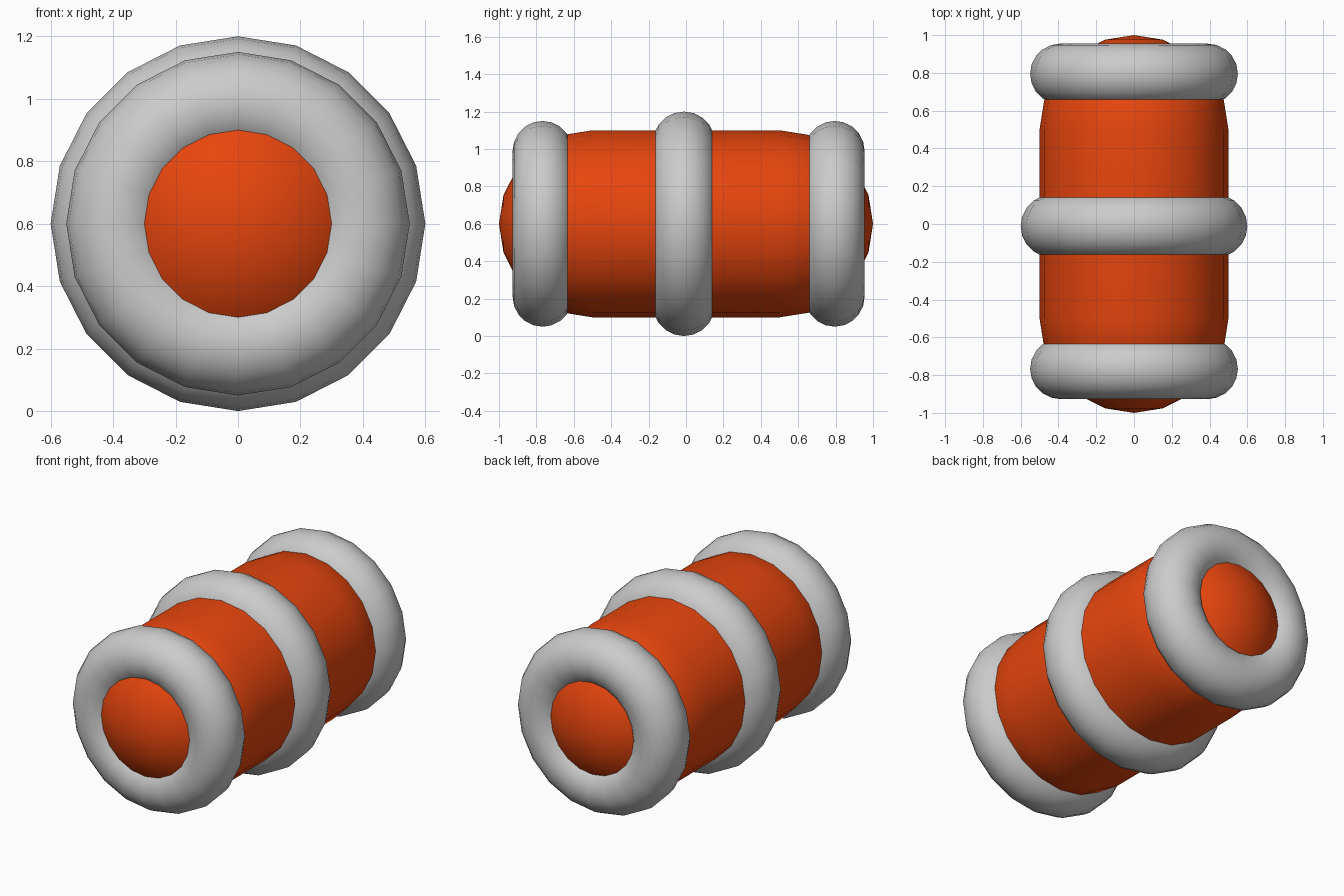
import bpy, bmesh, math

if "Cube" in bpy.data.objects:
    bpy.data.objects.remove(bpy.data.objects["Cube"])

SEG = 20          # sides around the barrel axis
CENTRE_Z = 0.6


def lathe(name, profile, closed):
    """Spin (radius, y) points around the y axis; radius 0 makes a pole."""
    bm = bmesh.new()
    rings = []
    for r, y in profile:
        if r < 1e-6:
            rings.append([bm.verts.new((0, y, CENTRE_Z))] * SEG)
        else:
            rings.append([bm.verts.new((r * math.sin(2 * math.pi * i / SEG), y,
                                        CENTRE_Z + r * math.cos(2 * math.pi * i / SEG)))
                          for i in range(SEG)])
    n = len(rings)
    for k in range(n if closed else n - 1):
        a, b = rings[k], rings[(k + 1) % n]
        for i in range(SEG):
            j = (i + 1) % SEG
            quad = list(dict.fromkeys((a[i], a[j], b[j], b[i])))
            bm.faces.new(quad).smooth = True
    bmesh.ops.recalc_face_normals(bm, faces=bm.faces)
    mesh = bpy.data.meshes.new(name)
    bm.to_mesh(mesh)
    bm.free()
    obj = bpy.data.objects.new(name, mesh)
    bpy.context.collection.objects.link(obj)
    return obj


def band(name, y, major, minor):
    angles = [2 * math.pi * i / SEG for i in range(SEG)]
    return lathe(name, [(major + minor * math.cos(a), y + minor * math.sin(a))
                        for a in angles], True)


# Capsule body: two hemispheres joined by a straight wall
half = [(0.5 * math.cos(math.radians(18 * i)) if i < 5 else 0.0,
         0.5 + 0.5 * math.sin(math.radians(18 * i))) for i in range(6)]
body = lathe("body", [(r, -y) for r, y in reversed(half)] + half, False)
orange = bpy.data.materials.new("orange")
orange.diffuse_color = (0.8, 0.06, 0.004, 1)
orange.use_nodes = True
orange.node_tree.nodes["Principled BSDF"].inputs["Base Color"].default_value = orange.diffuse_color
body.data.materials.append(orange)

# Rounded rings around the middle and both ends
band("middle_ring", -0.011, 0.433, 0.167)
band("front_ring", -0.767, 0.39, 0.16)
band("back_ring", 0.795, 0.39, 0.16)
